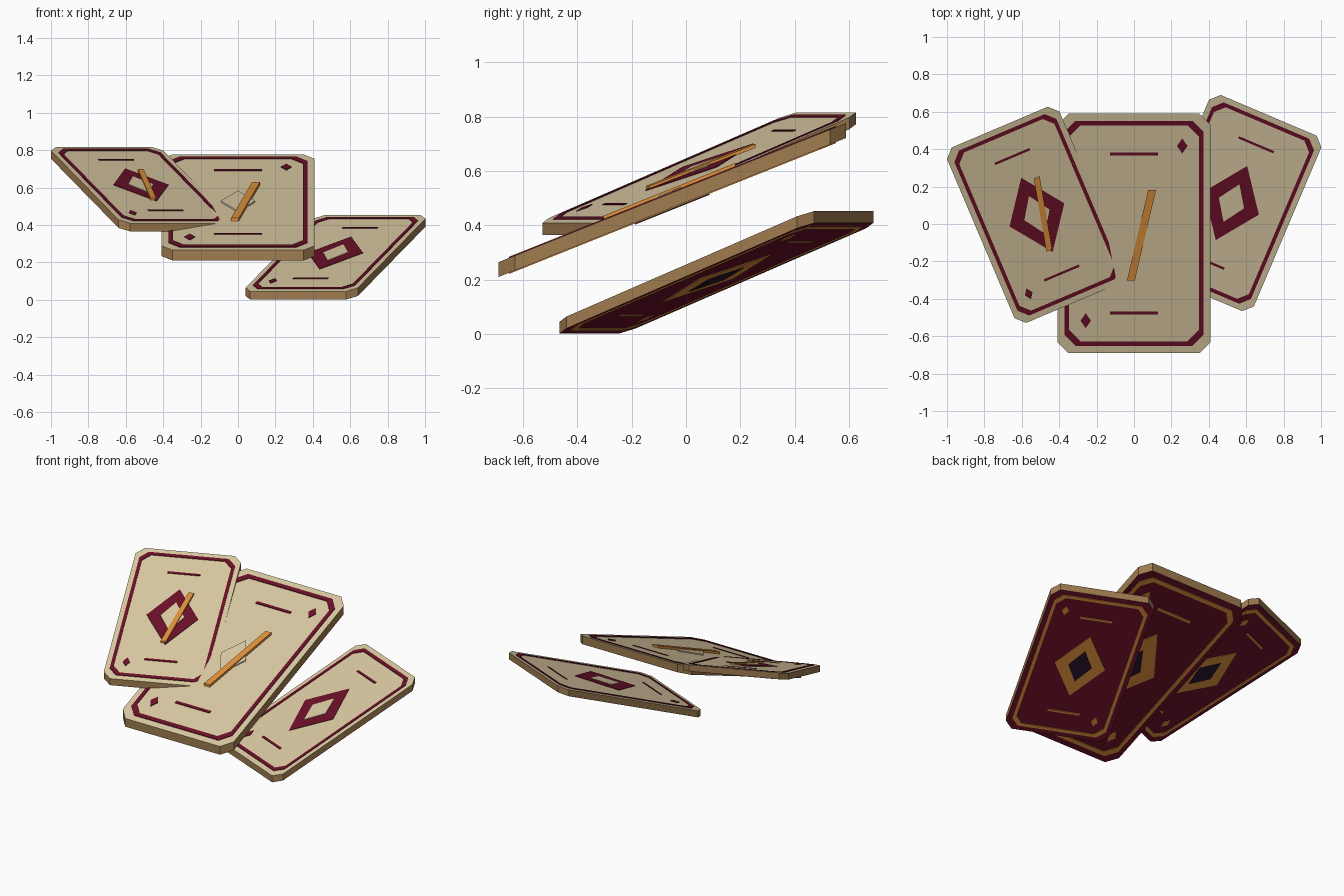
import bpy
import bmesh
from math import radians
from mathutils import Matrix

cube = bpy.data.objects.get("Cube")
if cube:
    bpy.data.objects.remove(cube)


def material(name, r, g, b):
    m = bpy.data.materials.new(name)
    m.use_nodes = True
    m.diffuse_color = (r, g, b, 1)
    m.node_tree.nodes["Principled BSDF"].inputs["Base Color"].default_value = (r, g, b, 1)
    return m


CREAM = material("cream", 0.70, 0.58, 0.36)
MAROON = material("maroon", 0.145, 0.005, 0.02)
TAN = material("tan_edge", 0.35, 0.20, 0.08)
GOLD = material("gold", 0.73, 0.28, 0.045)
BLACK = material("ink_black", 0.02, 0.007, 0.024)

THICK = 0.055    # card thickness
SLOPE = 0.4      # rise of the card along its length
PLATE = 0.004    # thickness of painted details


# Outlines, all counter-clockwise
def octagon(w, h, c):
    return [(w - c, -h), (w, c - h), (w, h - c), (w - c, h),
            (c - w, h), (-w, h - c), (-w, c - h), (c - w, -h)]


def diamond(w, h, x=0, y=0):
    return [(x, y - h), (x + w, y), (x, y + h), (x - w, y)]


def bar(w, h, x=0, y=0, lean=0):
    return [(x - w - lean, y - h), (x + w - lean, y - h),
            (x + w + lean, y + h), (x - w + lean, y + h)]


def finish(bm, name, mats, matrix):
    bmesh.ops.recalc_face_normals(bm, faces=bm.faces)
    bm.transform(matrix)
    mesh = bpy.data.meshes.new(name)
    bm.to_mesh(mesh)
    bm.free()
    for m in mats:
        mesh.materials.append(m)
    obj = bpy.data.objects.new(name, mesh)
    bpy.context.collection.objects.link(obj)


def slab(name, outline, z0, z1, mats, matrix):
    """Prism with separate side, top and bottom colours when three are given."""
    bm = bmesh.new()
    low = [bm.verts.new((x, y, z0)) for x, y in outline]
    high = [bm.verts.new((x, y, z1)) for x, y in outline]
    n = len(outline)
    for i in range(n):
        j = (i + 1) % n
        bm.faces.new((low[i], low[j], high[j], high[i]))
    top = bm.faces.new(high)
    bottom = bm.faces.new(low[::-1])
    if len(mats) == 3:
        top.material_index = 1
        bottom.material_index = 2
    finish(bm, name, mats, matrix)


def ring(name, outer, inner, z0, z1, mat, matrix):
    bm = bmesh.new()
    loops = [[bm.verts.new((x, y, z)) for x, y in o]
             for o, z in ((outer, z0), (outer, z1), (inner, z1), (inner, z0))]
    n = len(outer)
    for k in range(4):
        a, b = loops[k], loops[(k + 1) % 4]
        for i in range(n):
            j = (i + 1) % n
            bm.faces.new((a[i], a[j], b[j], b[i]))
    finish(bm, name, [mat], matrix)


def card(label, x, y, z, angle, scale, big_diamond, upper_pip, pointer):
    shear = Matrix.Identity(4)
    shear[2][1] = SLOPE
    mx = (Matrix.Translation((x, y, z)) @ Matrix.Rotation(radians(angle), 4, "Z")
          @ shear @ Matrix.Scale(scale, 4))
    slab(label + "_card", octagon(0.41, 0.64, 0.06), 0, THICK, [TAN, CREAM, MAROON], mx)

    # Painted details on the face and the back
    for side, ink, core, base, out in (("face", MAROON, CREAM, THICK, 1),
                                       ("back", GOLD, BLACK, 0, -1)):
        name = label + "_" + side
        lift = base + out * PLATE
        ring(name + "_border", octagon(0.372, 0.602, 0.06), octagon(0.347, 0.577, 0.06),
             base, lift, ink, mx)
        for word, s in (("upper", 1), ("lower", -1)):
            slab(f"{name}_{word}_line", bar(0.128, 0.008, 0, 0.425 * s), base, lift, [ink], mx)
            if side == "back" or s < 0 or upper_pip:
                slab(f"{name}_{word}_pip", diamond(0.028, 0.04, 0.258 * s, 0.467 * s),
                     base, lift, [ink], mx)
        if side == "back" or big_diamond:
            slab(name + "_diamond", diamond(0.2, 0.27), base, lift, [ink], mx)
        slab(name + "_diamond_core", diamond(0.092, 0.137), base, lift + out * PLATE, [core], mx)

    # Slanted pointer lying on the face
    if pointer:
        slab(label + "_pointer", bar(0.021, 0.243, 0.04, -0.01, 0.057),
             THICK, THICK + 4 * PLATE, [GOLD], mx)


# Heights are those of the underside at each card centre
card("middle", 0, -0.05, 0.466, 0, 1, False, True, True)
card("right", -0.519, 0.049, 0.569, 23, 0.796, True, False, True)
card("left", 0.521, 0.112, 0.205, -23, 0.796, True, False, False)
